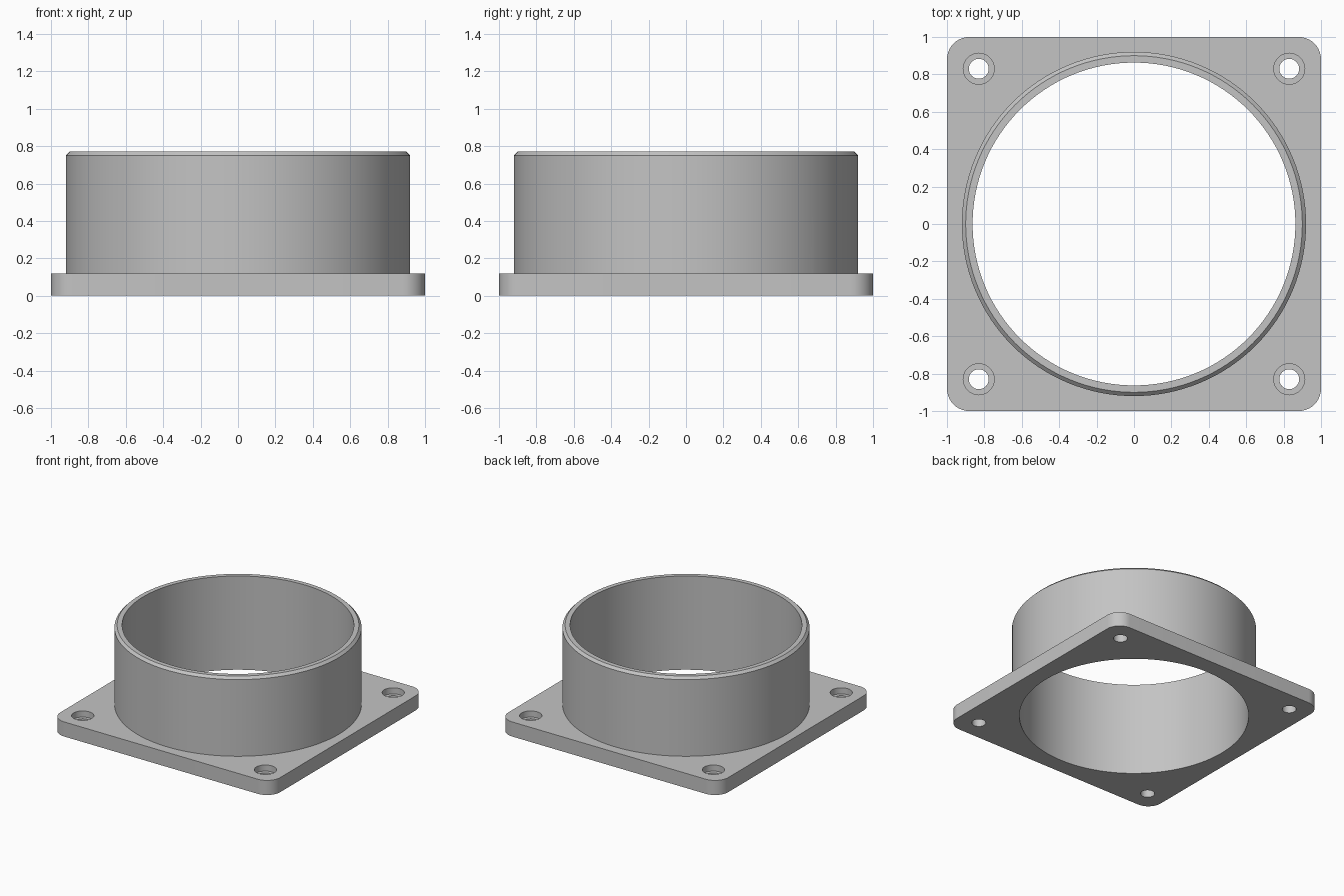
import bpy, bmesh
from math import pi, cos, sin

if "Cube" in bpy.data.objects:
    bpy.data.objects.remove(bpy.data.objects["Cube"], do_unlink=True)

FLANGE_TOP, HEIGHT = 0.12, 0.77
OUTER, BORE, CHAMFER = 0.92, 0.863, 0.02
CORNER = 0.12
HOLE_POS, HOLE_R, RECESS_R, RECESS_Z = 0.83, 0.053, 0.083, 0.07

grey = bpy.data.materials.new("light grey")
grey.use_nodes = True
colour = (0.55, 0.55, 0.55, 1)
grey.diffuse_color = colour
grey.node_tree.nodes["Principled BSDF"].inputs["Base Color"].default_value = colour


def finish(name, bm):
    bmesh.ops.recalc_face_normals(bm, faces=bm.faces)
    mesh = bpy.data.meshes.new(name)
    bm.to_mesh(mesh)
    bm.free()
    mesh.materials.append(grey)
    obj = bpy.data.objects.new(name, mesh)
    bpy.context.collection.objects.link(obj)
    return obj


def stacked(name, rings):
    """Solid made of matching horizontal outlines, capped at both ends."""
    bm = bmesh.new()
    loops = [[bm.verts.new(p) for p in ring] for ring in rings]
    n = len(loops[0])
    for low, high in zip(loops, loops[1:]):
        for i in range(n):
            j = (i + 1) % n
            bm.faces.new((low[i], low[j], high[j], high[i]))
    bm.faces.new(loops[0][::-1])
    bm.faces.new(loops[-1])
    return finish(name, bm)


def circle(r, z, n, x=0, y=0):
    return [(x + r * cos(2 * pi * i / n), y + r * sin(2 * pi * i / n), z)
            for i in range(n)]


def rounded_square(half, r, z, steps=10):
    pts = []
    for k, (sx, sy) in enumerate([(1, 1), (-1, 1), (-1, -1), (1, -1)]):
        for i in range(steps + 1):
            a = (k + i / steps) * pi / 2
            pts.append((sx * (half - r) + r * cos(a),
                        sy * (half - r) + r * sin(a), z))
    return pts


def combine(target, tool, operation):
    tool.hide_render = True
    mod = target.modifiers.new(operation.title(), "BOOLEAN")
    mod.operation, mod.solver, mod.object = operation, "EXACT", tool
    bpy.context.view_layer.objects.active = target
    bpy.ops.object.modifier_apply(modifier=mod.name)
    bpy.data.objects.remove(tool, do_unlink=True)


# Square mounting flange
body = stacked("flanged_collar", [rounded_square(1, CORNER, z) for z in (0, FLANGE_TOP)])

# Round collar with a chamfered rim
collar = stacked("collar", [circle(OUTER, FLANGE_TOP / 2, 128),
                            circle(OUTER, HEIGHT - CHAMFER, 128),
                            circle(OUTER - CHAMFER, HEIGHT, 128)])
combine(body, collar, "UNION")

# Through bore
combine(body, stacked("bore", [circle(BORE, z, 128) for z in (-0.1, 1)]), "DIFFERENCE")

# Counterbored screw holes in the corners
for sx in (-1, 1):
    for sy in (-1, 1):
        profile = [(HOLE_R, -0.1), (HOLE_R, RECESS_Z), (RECESS_R, RECESS_Z), (RECESS_R, 0.2)]
        tool = stacked("screw_hole", [circle(r, z, 32, sx * HOLE_POS, sy * HOLE_POS)
                                      for r, z in profile])
        combine(body, tool, "DIFFERENCE")

# Smooth round walls, crisp edges
bpy.ops.object.select_all(action="DESELECT")
body.select_set(True)
bpy.context.view_layer.objects.active = body
bpy.ops.object.shade_smooth_by_angle(angle=pi / 6)
